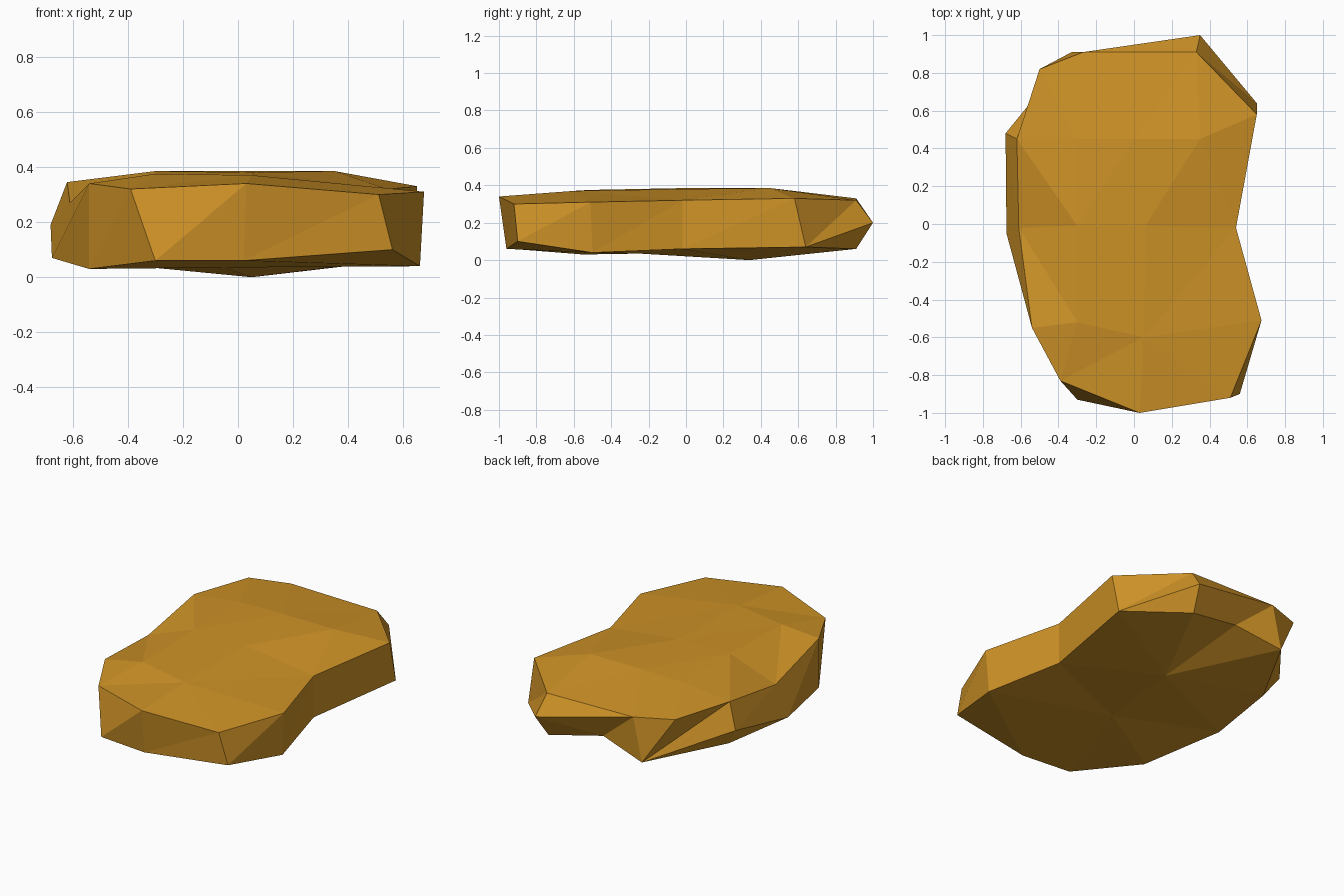
import bpy, bmesh
from mathutils import Vector
from mathutils.geometry import delaunay_2d_cdt

if "Cube" in bpy.data.objects:
    bpy.data.objects.remove(bpy.data.objects["Cube"])

# Rim columns, counter-clockwise from the front: top, optional middle, bottom
back_top, back_low = (-0.27, 0.91, 0.33), (-0.33, 0.91, 0.06)
columns = [
    [(0.03, -1.0, 0.34), (0.02, -0.96, 0.06)],
    [(0.51, -0.92, 0.30), (0.56, -0.90, 0.10)],
    [(0.675, -0.51, 0.31), (0.66, -0.50, 0.04)],
    [(0.54, -0.02, 0.32), (0.54, -0.02, 0.06)],
    [(0.65, 0.58, 0.33), (0.65, 0.64, 0.07)],
    [(0.33, 0.91, 0.32), (0.35, 1.0, 0.20), (0.32, 0.91, 0.06)],
    [back_top, (-0.03, 0.865, 0.13)],
    [back_top, back_low],
    [(-0.50, 0.82, 0.34), back_low],
    [(-0.62, 0.45, 0.345), (-0.68, 0.48, 0.19), (-0.60, 0.43, 0.07)],
    [(-0.61, -0.02, 0.27), (-0.675, -0.05, 0.07)],
    [(-0.54, -0.55, 0.34), (-0.54, -0.55, 0.03)],
    [(-0.39, -0.83, 0.32), (-0.30, -0.93, 0.06)],
]
# Points that crown the top and belly the underside
top_inner = [(-0.30, 0.45, 0.38), (0.0, 0.45, 0.385), (0.35, 0.45, 0.385),
             (-0.30, -0.01, 0.385), (0.06, -0.01, 0.38),
             (-0.30, -0.52, 0.375), (0.05, -0.60, 0.37)]
bottom_inner = [(0.05, 0.34, 0.0), (-0.05, -0.25, 0.035)]

bm = bmesh.new()
cache = {}


def vert(p):
    if p not in cache:
        cache[p] = bm.verts.new(p)
    return cache[p]


def face(*pts):
    pts = list(dict.fromkeys(pts))
    if len(pts) > 2:
        bm.faces.new([vert(p) for p in pts])


def cap(rim, inner):
    """Triangulate a rim together with its inner points."""
    rim = list(dict.fromkeys(rim))
    pts = rim + inner
    n = len(rim)
    edges = [(i, (i + 1) % n) for i in range(n)]
    res = delaunay_2d_cdt([Vector(p[:2]) for p in pts], edges, [], 1, 1e-5)
    # keep only triangles inside the concave outline
    res = delaunay_2d_cdt([Vector(p[:2]) for p in pts], [], [list(range(n))], 1, 1e-5) or res
    for tri in res[2]:
        face(*[pts[res[3][i][0]] for i in tri])


# Side wall
for a, b in zip(columns, columns[1:] + columns[:1]):
    face(a[0], a[1], b[0])
    face(a[1], b[1], b[0])
    if len(a) == 3:
        face(a[1], a[2], b[-1])
    if len(b) == 3:
        face(a[-1], b[2], b[1])

# Top and underside
cap([c[0] for c in columns], top_inner)
cap([c[-1] for c in columns], bottom_inner)
bmesh.ops.recalc_face_normals(bm, faces=bm.faces[:])

mesh = bpy.data.meshes.new("nugget")
bm.to_mesh(mesh)
bm.free()
golden = bpy.data.materials.new("golden_crust")
golden.diffuse_color = (0.62, 0.29, 0.02, 1)
golden.use_nodes = True
golden.node_tree.nodes["Principled BSDF"].inputs["Base Color"].default_value = golden.diffuse_color
mesh.materials.append(golden)
bpy.context.collection.objects.link(bpy.data.objects.new("nugget", mesh))
